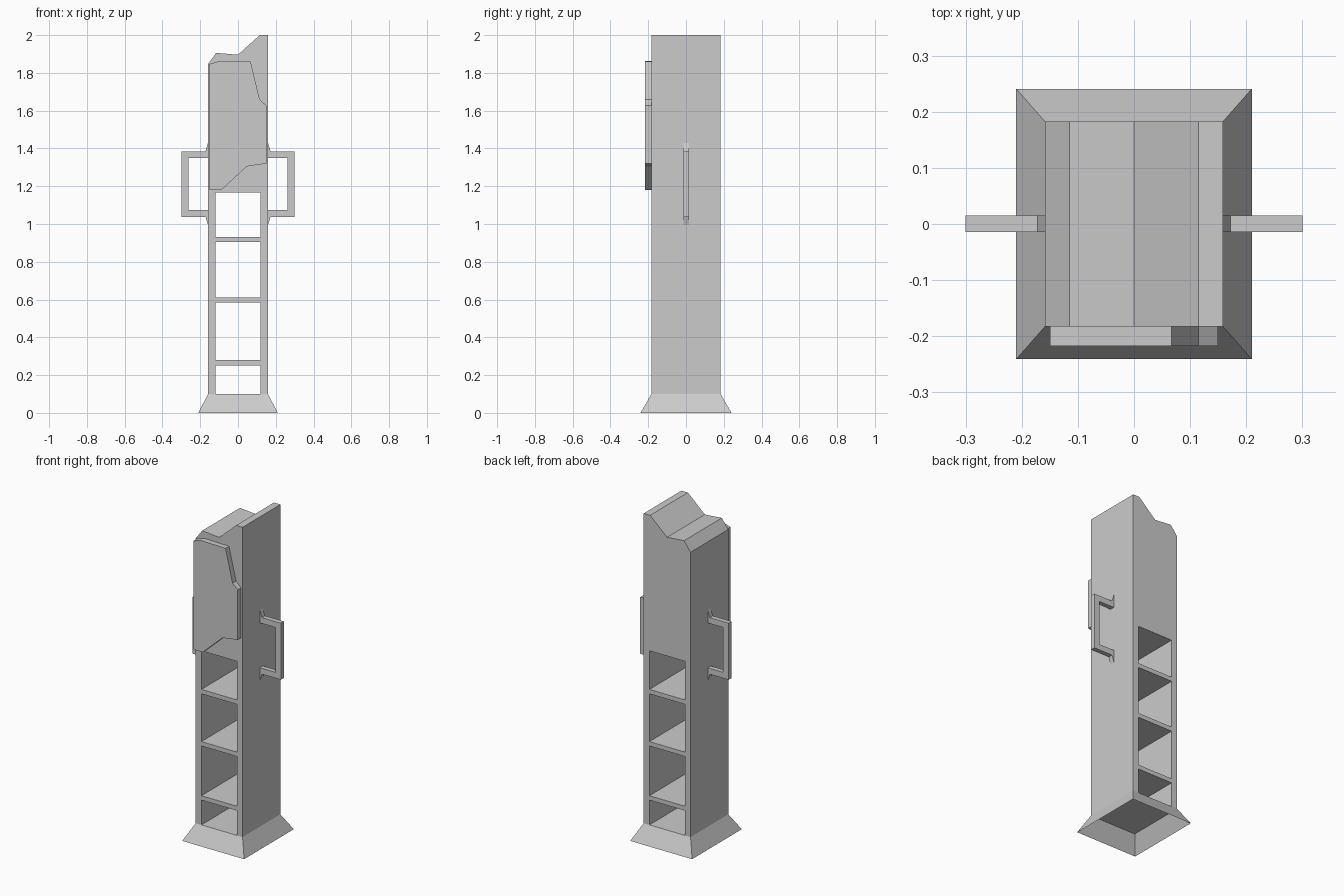
import bpy, bmesh

if "Cube" in bpy.data.objects:
    bpy.data.objects.remove(bpy.data.objects["Cube"])

W, D = 0.159, 0.183      # body half width and half depth
IN = 0.12                # opening half width
BASE = 0.1               # height of the flared base


def finish(name, bm):
    bmesh.ops.recalc_face_normals(bm, faces=bm.faces)
    me = bpy.data.meshes.new(name)
    bm.to_mesh(me)
    bm.free()
    ob = bpy.data.objects.new(name, me)
    bpy.context.collection.objects.link(ob)
    return ob


def extrude_profile(name, pts, y0, y1, flip=1):
    """Extrude an x/z outline along y; flip=-1 mirrors it in x."""
    bm = bmesh.new()
    face = bm.faces.new([bm.verts.new((flip * x, y0, z)) for x, z in pts])
    res = bmesh.ops.extrude_face_region(bm, geom=[face])
    moved = [g for g in res["geom"] if isinstance(g, bmesh.types.BMVert)]
    bmesh.ops.translate(bm, verts=moved, vec=(0, y1 - y0, 0))
    return finish(name, bm)


# Tower body: solid jagged head on two side walls
extrude_profile("tower_body", [
    (-W, BASE), (-IN, BASE), (-IN, 1.168), (IN, 1.168), (IN, BASE), (W, BASE),
    (W, 2.0), (0.115, 2.0), (0, 1.896), (-0.115, 1.906), (-W, 1.847)], -D, D)

# Shelves in the see-through opening
for i, z in enumerate((0.252, 0.584, 0.904)):
    extrude_profile(f"shelf_{i + 1}", [
        (-IN, z), (IN, z), (IN, z + 0.027), (-IN, z + 0.027)], -D, D)

# Flared base: floor plus sloping skirt, open underneath
bm = bmesh.new()
corners = [(-1, -1), (1, -1), (1, 1), (-1, 1)]
top = [bm.verts.new((sx * W, sy * D, BASE)) for sx, sy in corners]
low = [bm.verts.new((sx * 0.21, sy * 0.241, 0)) for sx, sy in corners]
bm.faces.new(top)
for i in range(4):
    j = (i + 1) % 4
    bm.faces.new((low[i], low[j], top[j], top[i]))
finish("flared_base", bm)

# Raised irregular plate on the front of the head
extrude_profile("front_plate", [
    (-0.15, 1.181), (-0.087, 1.181), (0.047, 1.305), (0.15, 1.32),
    (0.15, 1.627), (0.115, 1.658), (0.067, 1.859), (-0.098, 1.863),
    (-0.15, 1.847)], -0.217, -D)

# Side handles with small flared feet against the body
handle = [
    (W, 1.43), (0.172, 1.385), (0.30, 1.385), (0.30, 1.038), (0.172, 1.038),
    (W, 0.995), (W, 1.074), (0.263, 1.074), (0.263, 1.349), (W, 1.349)]
for side, flip in (("left", -1), ("right", 1)):
    extrude_profile(f"{side}_handle", handle, -0.014, 0.015, flip)
